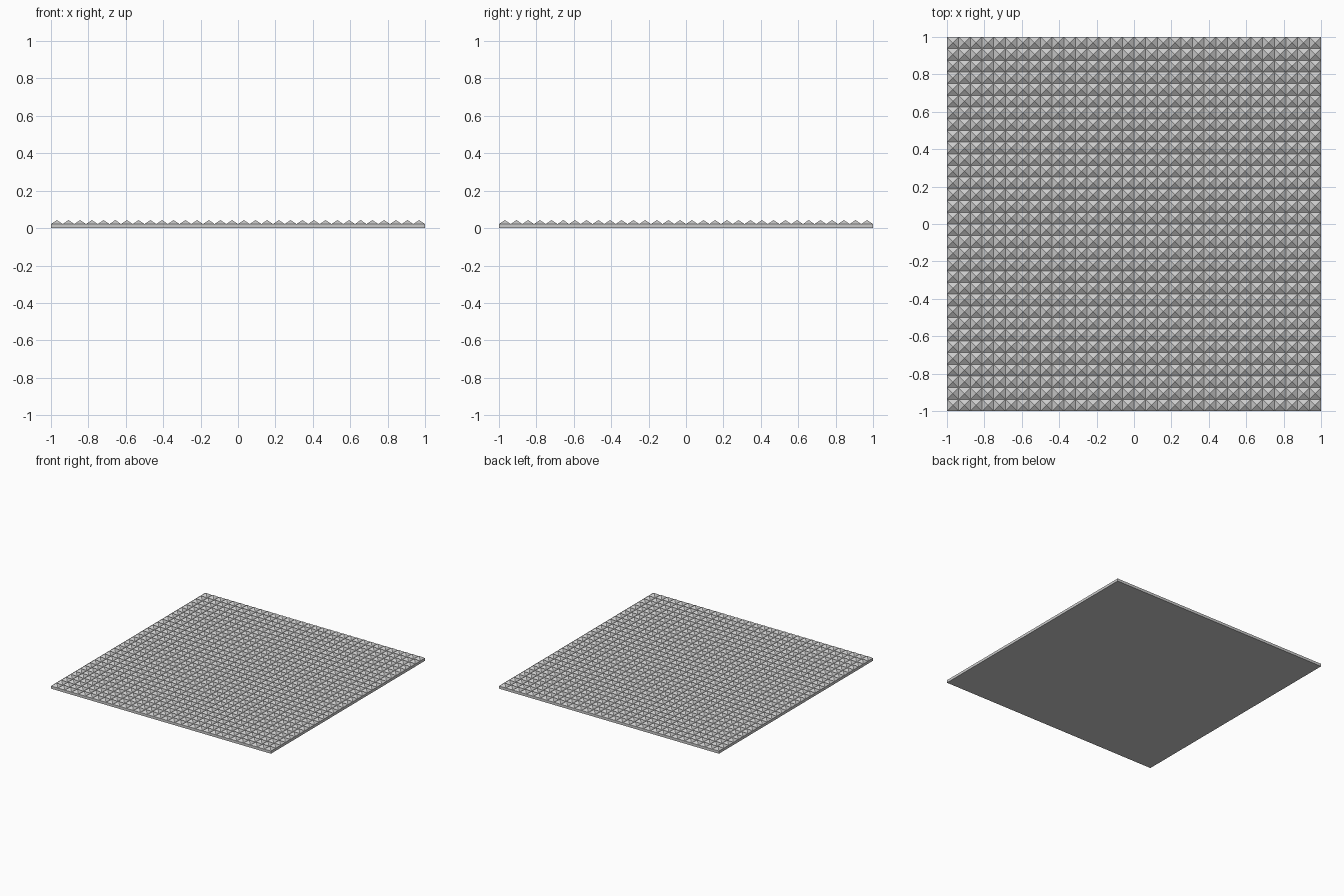
import bpy, bmesh

if "Cube" in bpy.data.objects:
    bpy.data.objects.remove(bpy.data.objects["Cube"])

CELLS = 32      # studs per side
BASE = 0.022    # slab thickness
STUD = 0.021    # pyramid height

bm = bmesh.new()

# Top surface: square grid, one cell per pyramid
bmesh.ops.create_grid(bm, x_segments=CELLS, y_segments=CELLS, size=1.0)
bmesh.ops.translate(bm, verts=bm.verts, vec=(0, 0, BASE))
cells = bm.faces[:]
rim = [e for e in bm.edges if e.is_boundary]

# Slab sides and underside
side = bmesh.ops.extrude_edge_only(bm, edges=rim)["geom"]
for v in side:
    if isinstance(v, bmesh.types.BMVert):
        v.co.z = 0
bottom = [e for e in bm.edges if e.is_boundary]
bmesh.ops.contextual_create(bm, geom=bottom)

# Raise each cell into a four-sided pyramid
poked = bmesh.ops.poke(bm, faces=cells)
for v in poked["verts"]:
    v.co.z = BASE + STUD

# Merge the flat side segments
flat = [f for f in bm.faces if len(f.verts) == 4]
bmesh.ops.dissolve_limit(bm, angle_limit=0.01,
                         verts=list({v for f in flat for v in f.verts}),
                         edges=list({e for f in flat for e in f.edges}))
bmesh.ops.recalc_face_normals(bm, faces=bm.faces)

mesh = bpy.data.meshes.new("studded_panel")
bm.to_mesh(mesh)
bm.free()
panel = bpy.data.objects.new("studded_panel", mesh)
bpy.context.collection.objects.link(panel)
